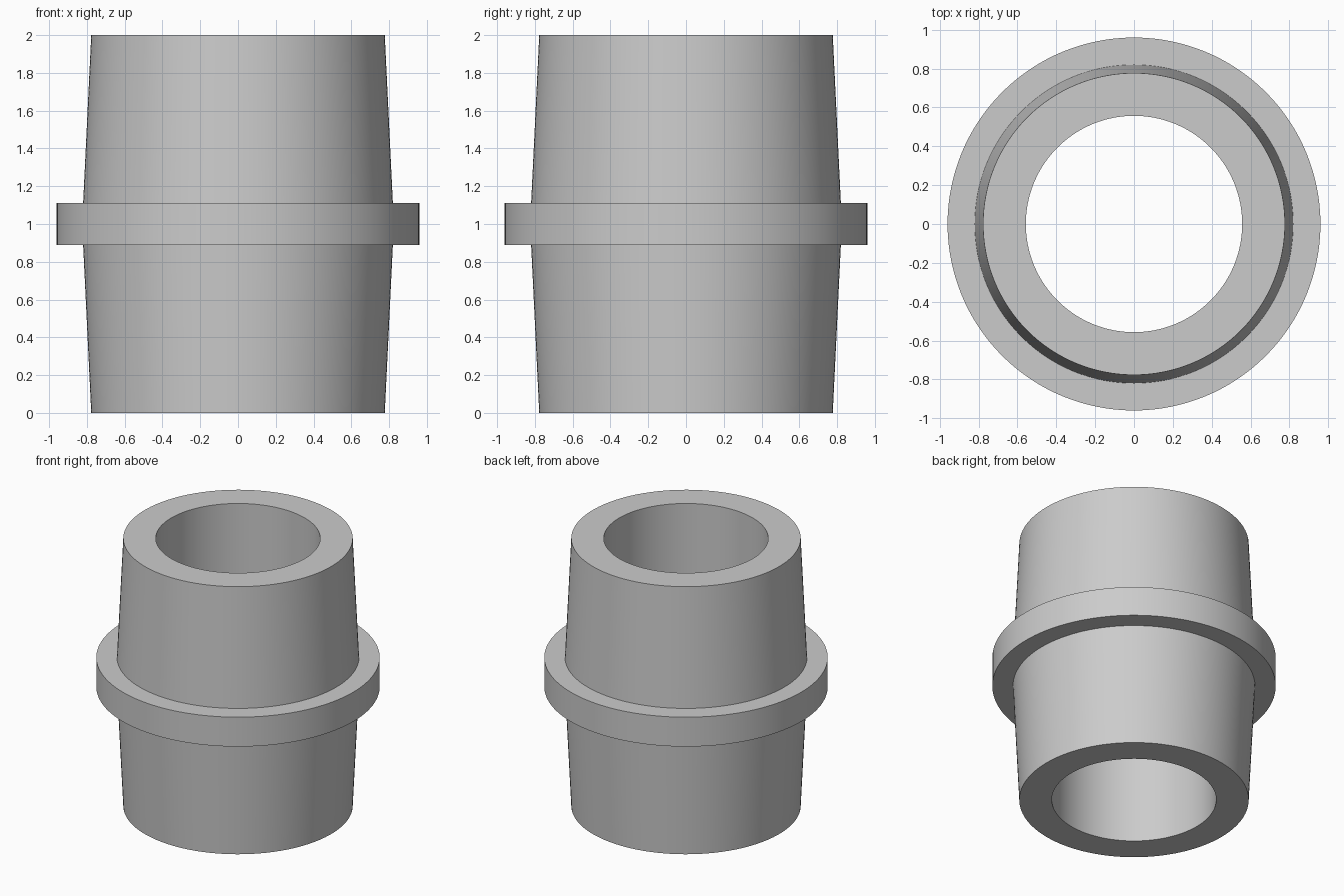
import bpy
import bmesh
import math

SEGMENTS = 128

cube = bpy.data.objects.get("Cube")
if cube:
    bpy.data.objects.remove(cube, do_unlink=True)

grey = bpy.data.materials.new("light grey")
grey.use_nodes = True
colour = (0.6, 0.6, 0.6, 1.0)
grey.diffuse_color = colour
grey.node_tree.nodes["Principled BSDF"].inputs["Base Color"].default_value = colour


def lathe(name, profile, material):
    """Revolve a closed (radius, height) profile around the z axis."""
    bm = bmesh.new()
    rings = []
    for i in range(SEGMENTS):
        a = math.tau * i / SEGMENTS
        rings.append([bm.verts.new((r * math.cos(a), r * math.sin(a), z))
                      for r, z in profile])
    count = len(profile)
    for i, ring in enumerate(rings):
        following = rings[(i + 1) % SEGMENTS]
        for j in range(count):
            k = (j + 1) % count
            bm.faces.new((ring[j], following[j], following[k], ring[k]))
    bmesh.ops.recalc_face_normals(bm, faces=bm.faces[:])
    mesh = bpy.data.meshes.new(name)
    bm.to_mesh(mesh)
    bm.free()
    mesh.materials.append(material)
    obj = bpy.data.objects.new(name, mesh)
    bpy.context.collection.objects.link(obj)
    bpy.ops.object.select_all(action="DESELECT")
    obj.select_set(True)
    bpy.context.view_layer.objects.active = obj
    bpy.ops.object.shade_smooth_by_angle(angle=math.radians(30))
    return obj


# Upper half: bore, tapered spigot and flange; the lower half mirrors it
upper = [(0.557, 2.0), (0.777, 2.0), (0.82, 1.11), (0.96, 1.11)]
lower = [(r, 2.0 - z) for r, z in reversed(upper)]
lathe("flanged_tapered_sleeve", upper + lower, grey)
